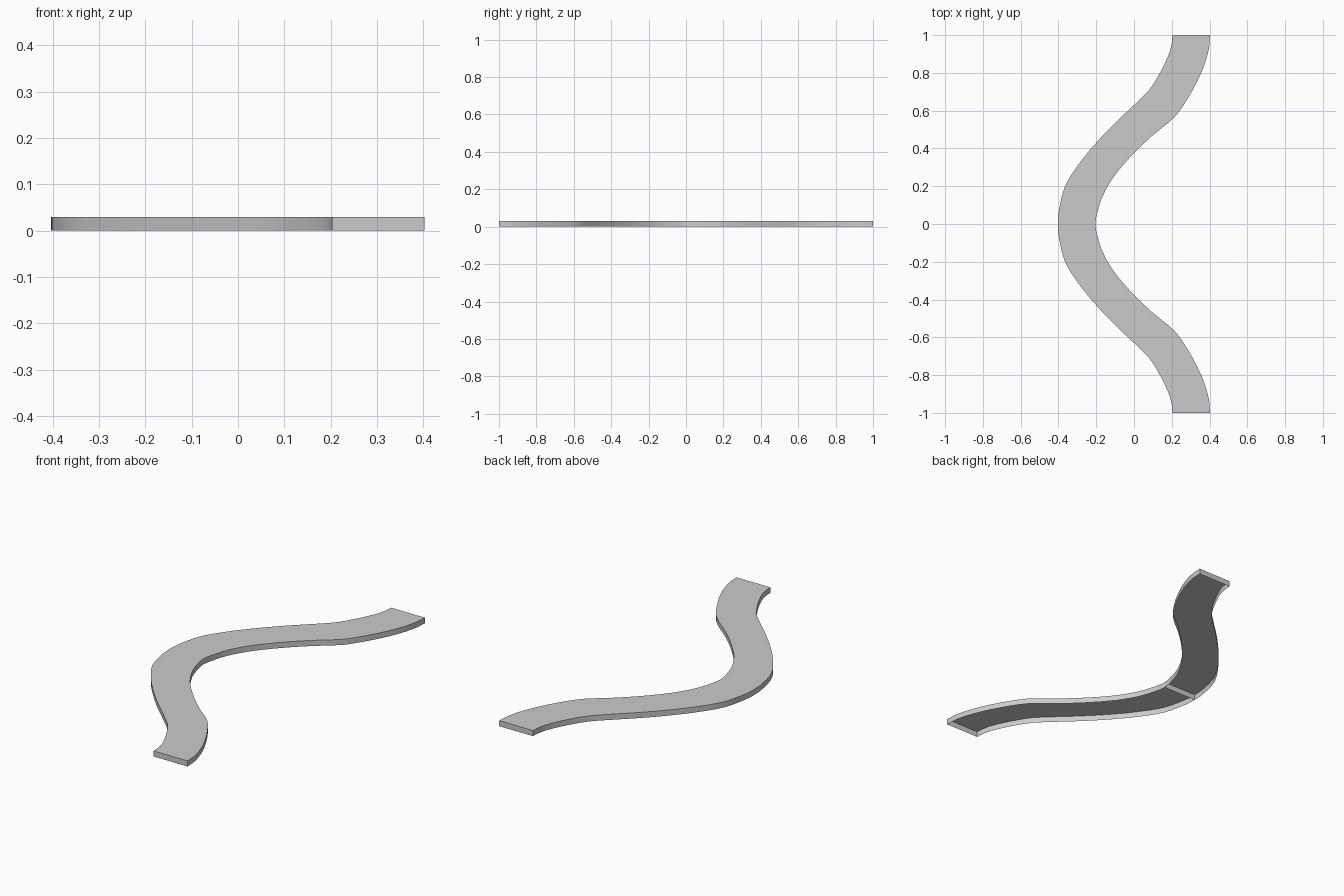
import bpy, bmesh
from math import radians
from mathutils import Vector

if "Cube" in bpy.data.objects:
    bpy.data.objects.remove(bpy.data.objects["Cube"])

HEIGHT = 0.03
STEPS = 4

# Plan outlines of one half, from the middle of the bend to the end
LEFT = [(-.403, 0), (-.398, .07), (-.365, .2), (-.29, .32), (-.2, .43), (-.1, .535),
        (0, .63), (.08, .71), (.14, .805), (.185, .9), (.2, .96), (.203, 1)]
RIGHT = [(-.205, 0), (-.197, .05), (-.165, .15), (-.1, .26), (0, .375), (.1, .47),
         (.18, .535), (.235, .59), (.3, .69), (.36, .81), (.395, .92), (.402, 1)]


def smooth(points):
    """Catmull-Rom curve through the points."""
    p = [Vector(q) for q in points]
    p = [2 * p[0] - p[1]] + p + [2 * p[-1] - p[-2]]
    out = []
    for i in range(1, len(p) - 2):
        a, b, c, d = p[i - 1:i + 3]
        for k in range(STEPS):
            t = k / STEPS
            out.append(0.5 * (2 * b + (c - a) * t + (2 * a - 5 * b + 4 * c - d) * t ** 2
                              + (3 * b - a - 3 * c + d) * t ** 3))
    return out + [p[-2]]


def strip_half(name, side):
    """Curved slab with walls and end caps, open underneath."""
    bm = bmesh.new()
    rings = []
    for l, r in zip(smooth(LEFT), smooth(RIGHT)):
        rings.append([bm.verts.new((q.x, q.y * side, z))
                      for q, z in ((l, 0), (r, 0), (r, HEIGHT), (l, HEIGHT))])
    bottoms = []
    for a, b in zip(rings, rings[1:]):
        for i in range(4):
            j = (i + 1) % 4
            f = bm.faces.new((a[i], a[j], b[j], b[i]))
            if i == 0:
                bottoms.append(f)
    bm.faces.new(rings[0])
    bm.faces.new(rings[-1])
    bmesh.ops.recalc_face_normals(bm, faces=bm.faces)
    bmesh.ops.delete(bm, geom=bottoms, context='FACES')
    mesh = bpy.data.meshes.new(name)
    bm.to_mesh(mesh)
    bm.free()
    obj = bpy.data.objects.new(name, mesh)
    bpy.context.collection.objects.link(obj)
    bpy.ops.object.select_all(action='DESELECT')
    obj.select_set(True)
    bpy.context.view_layer.objects.active = obj
    bpy.ops.object.shade_smooth_by_angle(angle=radians(30))


# Two mirrored halves meeting at the bend
strip_half("path_back_half", 1)
strip_half("path_front_half", -1)
